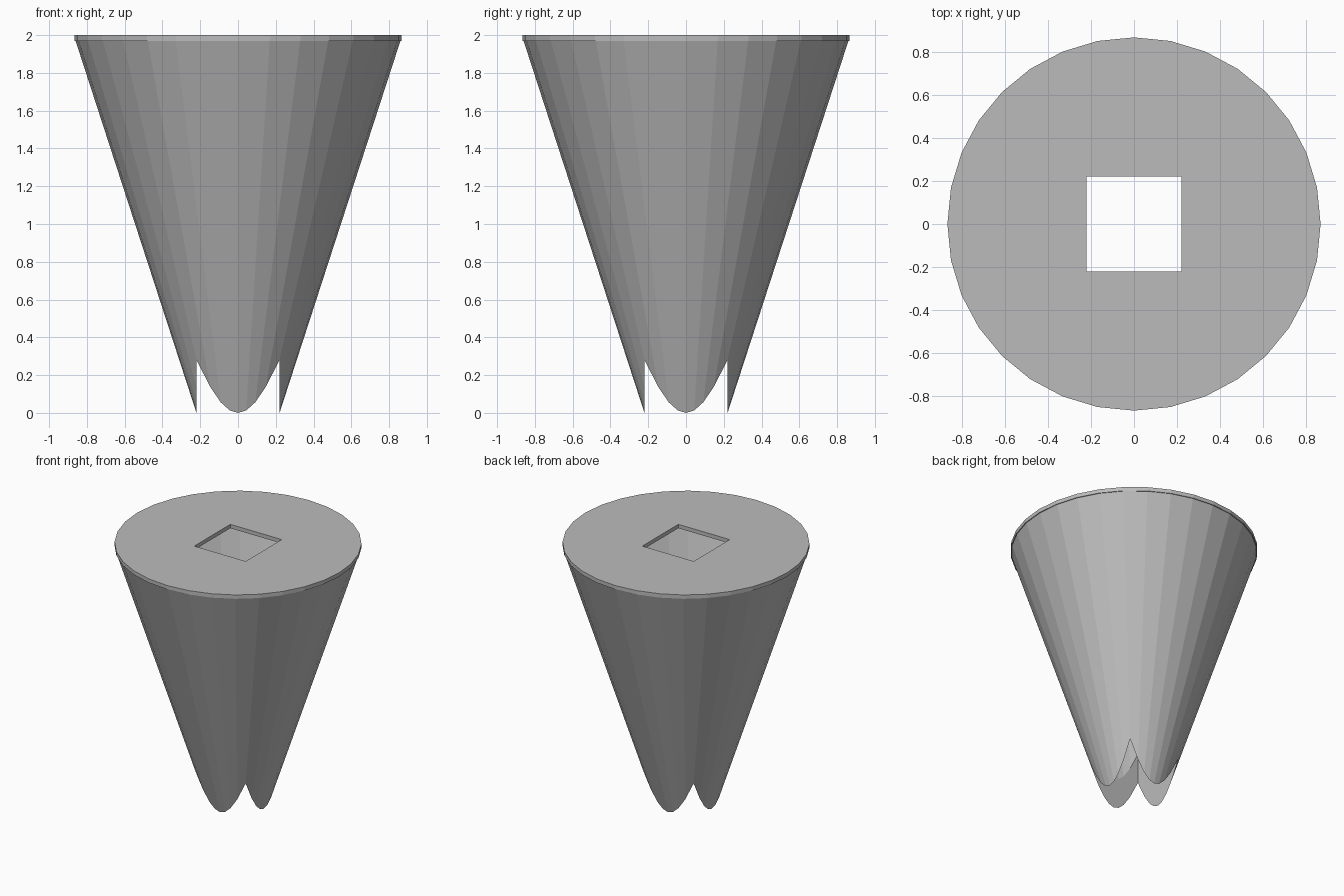
import bpy
import bmesh
import math

SIDES = 32
HOLE = 0.22          # half width of the square hole
TOP_R = 0.866        # radius of the top plate
PLATE_Z = 1.97       # underside of the top plate
SLOPE = (0.86 - HOLE) / PLATE_Z
WALL = 0.075         # horizontal wall thickness

if "Cube" in bpy.data.objects:
    bpy.data.objects.remove(bpy.data.objects["Cube"], do_unlink=True)

grey = bpy.data.materials.new("plain grey")
grey.use_nodes = True
colour = (0.5, 0.5, 0.5, 1)
grey.diffuse_color = colour
grey.node_tree.nodes["Principled BSDF"].inputs["Base Color"].default_value = colour


def lathe(name, profile):
    """Spin a closed (radius, height) profile around the z axis."""
    bm = bmesh.new()
    rings = []
    for r, z in profile:
        rings.append([bm.verts.new((r * math.cos(a), r * math.sin(a), z))
                      for a in (math.tau * i / SIDES for i in range(SIDES))])
    for k, ring in enumerate(rings):
        nxt = rings[(k + 1) % len(rings)]
        for i in range(SIDES):
            j = (i + 1) % SIDES
            bm.faces.new((ring[i], ring[j], nxt[j], nxt[i]))
    bmesh.ops.recalc_face_normals(bm, faces=bm.faces)
    return finish(name, bm)


def finish(name, bm):
    mesh = bpy.data.meshes.new(name)
    bm.to_mesh(mesh)
    bm.free()
    mesh.materials.append(grey)
    obj = bpy.data.objects.new(name, mesh)
    bpy.context.collection.objects.link(obj)
    return obj


def cut(obj, cutter):
    mod = obj.modifiers.new("square hole", "BOOLEAN")
    mod.operation = "DIFFERENCE"
    mod.solver = "EXACT"
    mod.object = cutter
    bpy.context.view_layer.objects.active = obj
    bpy.ops.object.modifier_apply(modifier=mod.name)


# Square prism that opens the whole height
bm = bmesh.new()
bmesh.ops.create_cube(bm, size=1)
bmesh.ops.scale(bm, vec=(2 * HOLE, 2 * HOLE, 4), verts=bm.verts)
bmesh.ops.translate(bm, vec=(0, 0, 1), verts=bm.verts)
cutter = finish("hole_cutter", bm)
cutter.hide_render = True

# Hollow tapered body; the square cut leaves four rounded petals at the bottom
low = -0.1
body = lathe("tapered_shell", [
    (HOLE + SLOPE * low, low),
    (HOLE + SLOPE * PLATE_Z, PLATE_Z),
    (HOLE + SLOPE * PLATE_Z - WALL, PLATE_Z),
    (HOLE + SLOPE * low - WALL, low),
])
cut(body, cutter)

# Thin round plate with a square opening
bm = bmesh.new()
bmesh.ops.create_cone(bm, cap_ends=True, segments=SIDES, radius1=TOP_R,
                      radius2=TOP_R, depth=2 - PLATE_Z)
bmesh.ops.translate(bm, vec=(0, 0, (2 + PLATE_Z) / 2), verts=bm.verts)
plate = finish("top_plate", bm)
cut(plate, cutter)

bpy.data.objects.remove(cutter, do_unlink=True)
